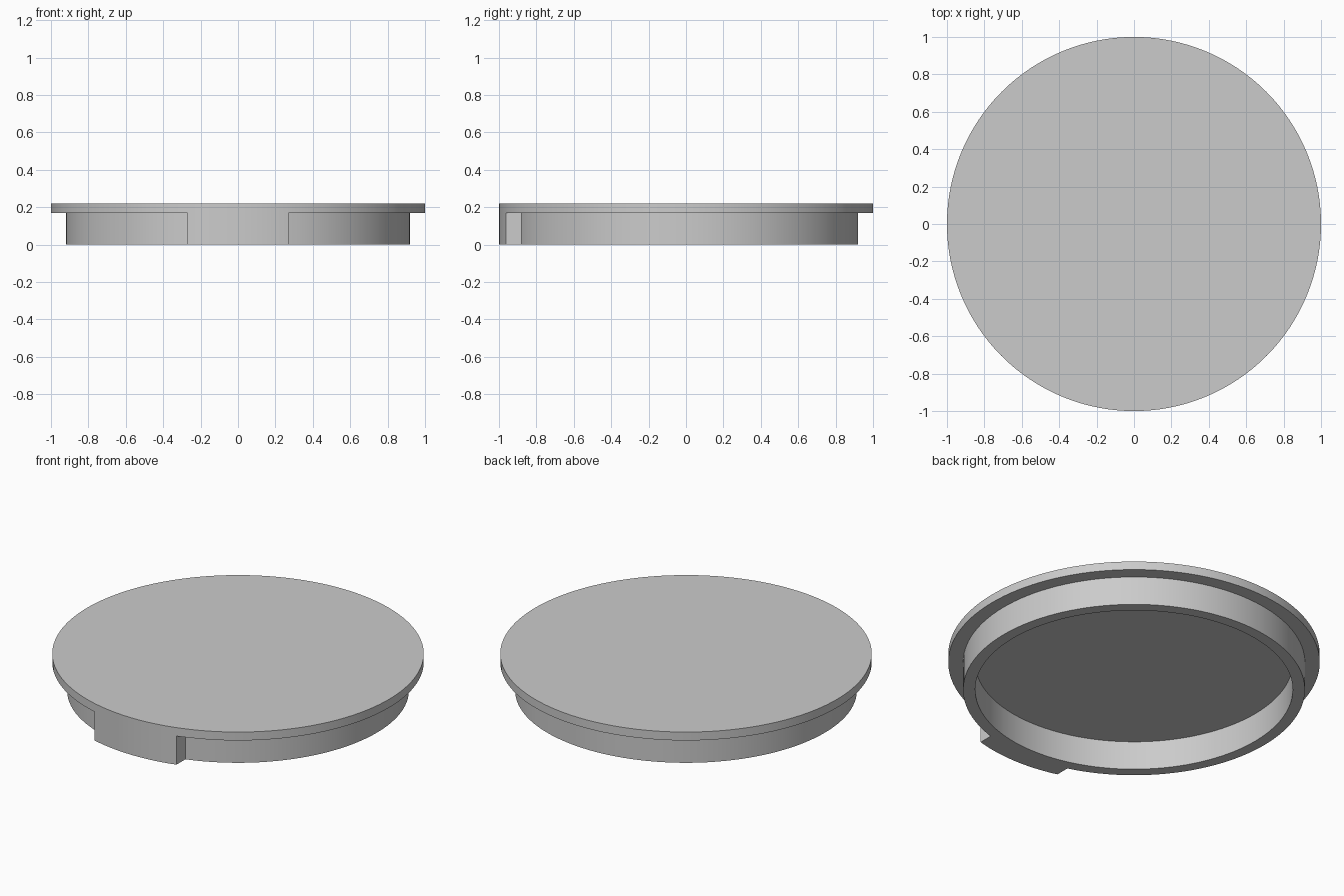
import bpy
import bmesh
from math import asin, cos, sin, pi

if "Cube" in bpy.data.objects:
    bpy.data.objects.remove(bpy.data.objects["Cube"], do_unlink=True)

RIM, LIP, BORE = 1.0, 0.92, 0.855        # radii
UNDERSIDE, TOP = 0.17, 0.22              # heights
TAB_HALF = 0.27                          # half width of the front tab

grey = bpy.data.materials.new("light grey")
grey.use_nodes = True
grey.diffuse_color = (0.6, 0.6, 0.6, 1)
grey.node_tree.nodes["Principled BSDF"].inputs["Base Color"].default_value = grey.diffuse_color


def spread(start, end, steps):
    return [start + (end - start) * i / steps for i in range(steps + 1)]


# Outline of the lip: the tab reaches the rim, the rest is set back
tab_edge, lip_edge = asin(TAB_HALF / RIM), asin(TAB_HALF / LIP)
outline = [(a, RIM) for a in spread(-tab_edge, tab_edge, 12)]
outline += [(a, LIP) for a in spread(lip_edge, 2 * pi - lip_edge, 116)]

bm = bmesh.new()


def ring(radius, z):
    """Closed loop of vertices; radius None follows the lip outline."""
    return [bm.verts.new(((radius or r) * sin(a), -(radius or r) * cos(a), z))
            for a, r in outline]


# Rings from the inner ceiling, round the lip, out to the top of the rim
rings = [ring(BORE, UNDERSIDE), ring(BORE, 0), ring(None, 0),
         ring(None, UNDERSIDE), ring(RIM, UNDERSIDE), ring(RIM, TOP)]
for low, high in zip(rings, rings[1:]):
    for i in range(len(outline)):
        j = (i + 1) % len(outline)
        bm.faces.new((low[i], low[j], high[j], high[i]))
bm.faces.new(rings[0])
bm.faces.new(rings[-1])

# Weld the tab to the rim
bmesh.ops.remove_doubles(bm, verts=bm.verts, dist=0.0005)
bmesh.ops.recalc_face_normals(bm, faces=bm.faces)

mesh = bpy.data.meshes.new("lid")
bm.to_mesh(mesh)
bm.free()
mesh.materials.append(grey)
lid = bpy.data.objects.new("lid", mesh)
bpy.context.collection.objects.link(lid)

bpy.ops.object.select_all(action="DESELECT")
lid.select_set(True)
bpy.context.view_layer.objects.active = lid
bpy.ops.object.shade_smooth_by_angle(angle=pi / 6)
